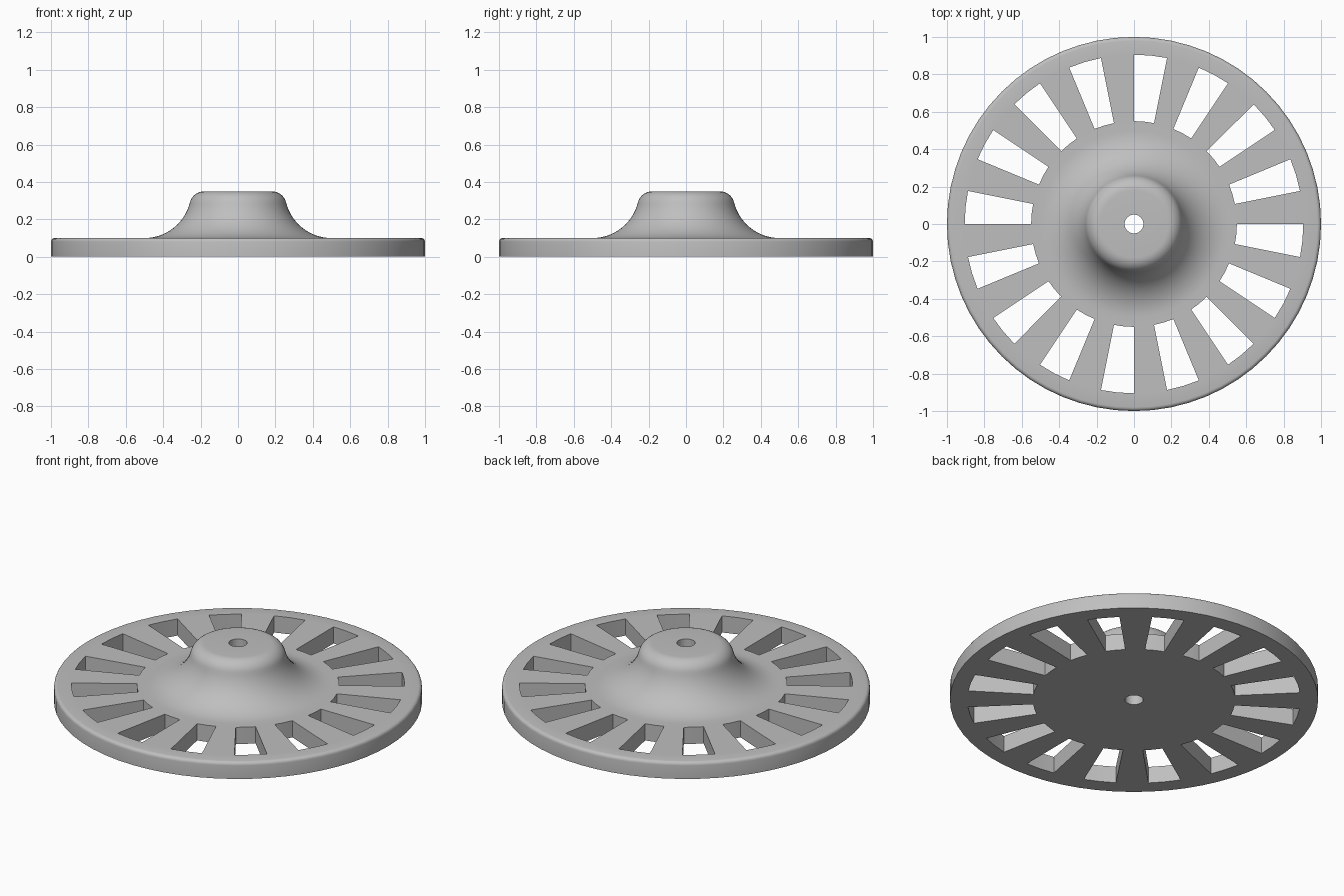
import bpy, bmesh
from math import sin, cos, pi, radians

cube = bpy.data.objects.get("Cube")
if cube:
    bpy.data.objects.remove(cube, do_unlink=True)

SLOTS = 16
SUB = 4                      # ring segments per slot pitch, half of them open
SEGS = SLOTS * SUB
SLOT_IN, SLOT_OUT = 0.55, 0.905
PLATE = 0.10


def arc(cx, cz, r, a0, a1, n):
    """Points on a circular arc of the (radius, height) profile."""
    angles = [radians(a0 + (a1 - a0) * i / n) for i in range(n + 1)]
    return [(cx + r * cos(a), cz + r * sin(a)) for a in angles]


# Closed cross-section: bore, domed hub, flared foot, slotted web, rounded rim, flat base
hub = [(0.05, 0.35)] + arc(0.18, 0.27, 0.08, 90, 14, 8) + arc(0.5, 0.35, 0.25, 194, 270, 16)[1:]
web = [(SLOT_IN, PLATE), (SLOT_OUT, PLATE)]
rim = arc(0.98, PLATE - 0.02, 0.02, 90, 0, 4)
base = [(1.0, 0), (SLOT_OUT, 0), (SLOT_IN, 0), (0.05, 0)]
profile = hub + web + rim + base

top_in = len(hub)
top_out = top_in + 1
base_out = len(profile) - 3
base_in = base_out + 1

bm = bmesh.new()
rows = []
for s in range(SEGS):
    a = 2 * pi * s / SEGS
    rows.append([bm.verts.new((r * cos(a), r * sin(a), z)) for r, z in profile])

for s in range(SEGS):
    row, nxt = rows[s], rows[(s + 1) % SEGS]
    is_open = s % SUB >= SUB // 2
    for i in range(len(profile)):
        j = (i + 1) % len(profile)
        if is_open and i in (top_in, base_out):
            continue
        bm.faces.new((row[i], row[j], nxt[j], nxt[i]))
    # Slot end walls
    if is_open:
        for t, b in ((top_in, base_in), (top_out, base_out)):
            bm.faces.new((row[t], row[b], nxt[b], nxt[t]))
    # Slot side walls
    if s % (SUB // 2) == 0:
        bm.faces.new([row[k] for k in (top_in, top_out, base_out, base_in)])

bmesh.ops.recalc_face_normals(bm, faces=bm.faces[:])
mesh = bpy.data.meshes.new("slotted_disc")
bm.to_mesh(mesh)
bm.free()

disc = bpy.data.objects.new("slotted_disc", mesh)
bpy.context.collection.objects.link(disc)

# Single plain grey
grey = bpy.data.materials.new("plain_grey")
grey.use_nodes = True
colour = (0.52, 0.52, 0.52, 1)
grey.diffuse_color = colour
grey.node_tree.nodes["Principled BSDF"].inputs["Base Color"].default_value = colour
mesh.materials.append(grey)

bpy.ops.object.select_all(action="DESELECT")
disc.select_set(True)
bpy.context.view_layer.objects.active = disc
bpy.ops.object.shade_smooth_by_angle(angle=radians(30))
